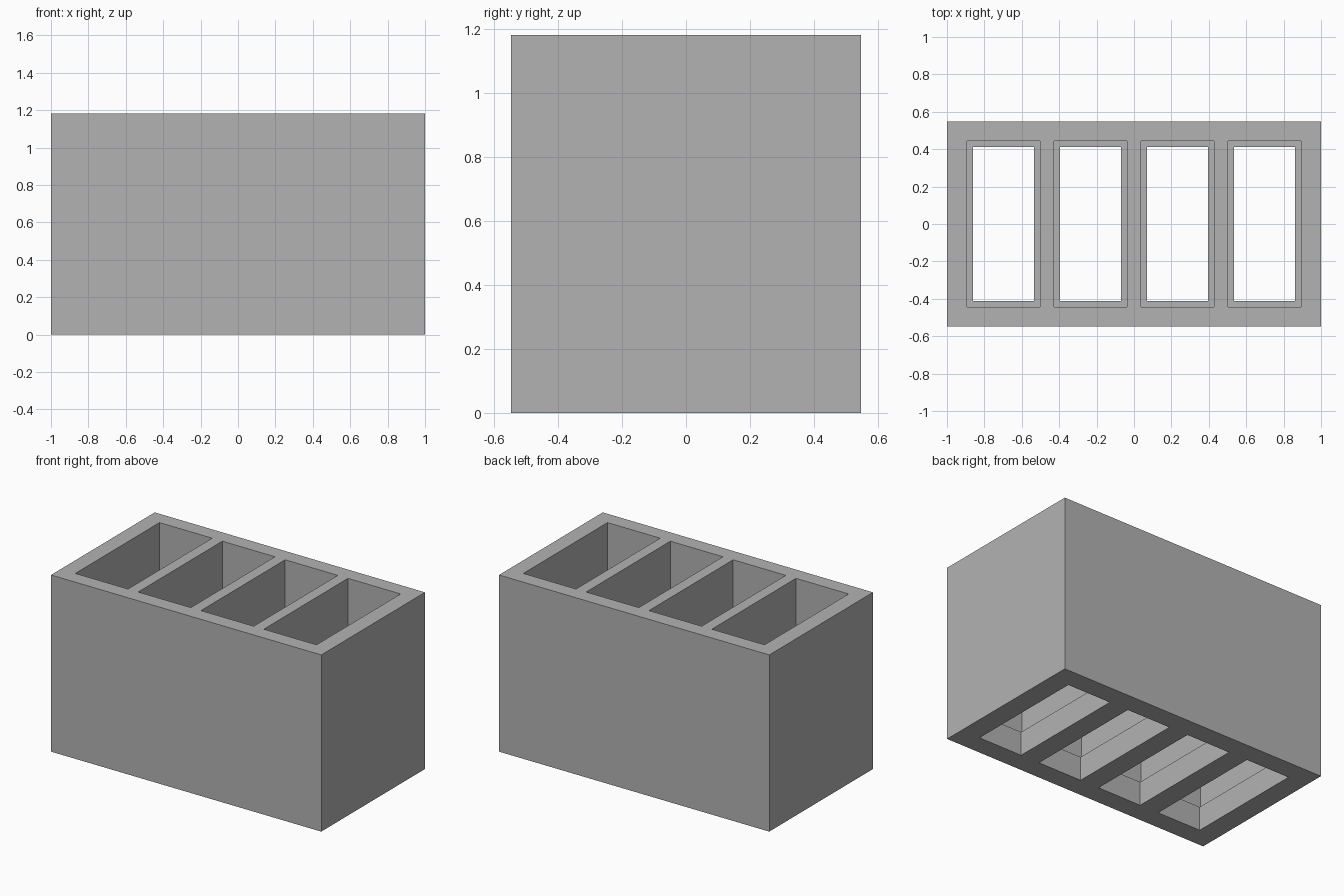
import bpy

if "Cube" in bpy.data.objects:
    bpy.data.objects.remove(bpy.data.objects["Cube"], do_unlink=True)

WIDTH, DEPTH, HEIGHT = 2.0, 1.096, 1.182
LEDGE_Z = 0.16          # height of the step inside each compartment
PITCH = 0.465           # spacing of the compartments

# One grey material
grey = bpy.data.materials.new("light_grey")
grey.use_nodes = True
colour = (0.45, 0.45, 0.45, 1.0)
grey.diffuse_color = colour
grey.node_tree.nodes["Principled BSDF"].inputs["Base Color"].default_value = colour


def box(name, x, width, depth, z_low, z_high):
    """Axis-aligned box centred on y = 0."""
    bpy.ops.mesh.primitive_cube_add(size=1, location=(x, 0, (z_low + z_high) / 2))
    obj = bpy.context.object
    obj.name = name
    obj.scale = (width, depth, z_high - z_low)
    bpy.ops.object.transform_apply(location=True, rotation=False, scale=True)
    obj.data.materials.append(grey)
    return obj


def cut(target, cutter):
    """Subtract a cutter from the target and discard it."""
    mod = target.modifiers.new("cut", "BOOLEAN")
    mod.operation = "DIFFERENCE"
    mod.solver = "EXACT"
    mod.object = cutter
    bpy.context.view_layer.objects.active = target
    bpy.ops.object.modifier_apply(modifier=mod.name)
    bpy.data.objects.remove(cutter, do_unlink=True)


# Solid outer block
block = box("compartment_block", 0, WIDTH, DEPTH, 0, HEIGHT)

# Four compartments: wide shaft from the top, narrower opening in the floor
for i in range(4):
    x = (i - 1.5) * PITCH
    cut(block, box("shaft_cutter", x, 0.39, 0.89, LEDGE_Z, HEIGHT + 0.1))
    cut(block, box("floor_opening_cutter", x, 0.324, 0.826, -0.1, LEDGE_Z + 0.1))
